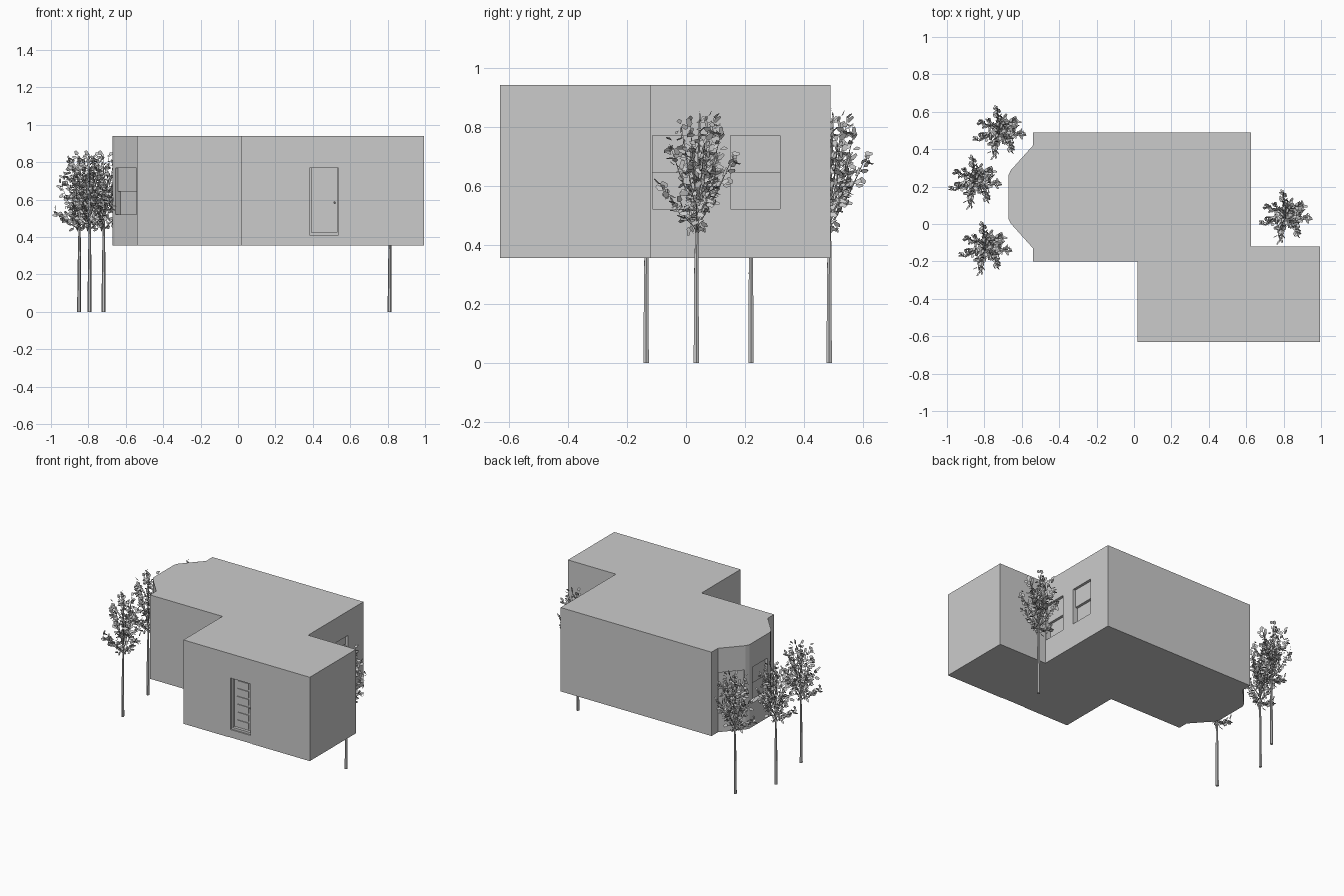
import bpy, bmesh, math, random
from mathutils import Matrix, Vector

if "Cube" in bpy.data.objects:
    bpy.data.objects.remove(bpy.data.objects["Cube"])

random.seed(4)
Z0, Z1 = 0.355, 0.94


def finish(bm, name):
    me = bpy.data.meshes.new(name)
    bmesh.ops.recalc_face_normals(bm, faces=bm.faces)
    bm.to_mesh(me)
    bm.free()
    ob = bpy.data.objects.new(name, me)
    bpy.context.collection.objects.link(ob)
    return ob


def wall_frame(x, y, nx, ny):
    """Local frame: X along the wall, Y outward, Z up."""
    n = Vector((nx, ny, 0)).normalized()
    m = Matrix.Rotation(math.atan2(n.y, n.x) - math.pi / 2, 4, 'Z')
    return Matrix.Translation((x, y, 0)) @ m


def add_box(bm, frame, x0, x1, y0, y1, z0, z1):
    m = frame @ Matrix.Translation(((x0 + x1) / 2, (y0 + y1) / 2, (z0 + z1) / 2))
    bmesh.ops.create_cube(bm, size=1, matrix=m @ Matrix.Diagonal((x1 - x0, y1 - y0, z1 - z0, 1)))


# House body: extruded floor plan with a chamfered bay on the left
plan = [(-.54, .49), (-.54, .42), (-.66, .286), (-.672, .26), (-.672, .03), (-.66, .004),
        (-.54, -.13), (-.54, -.20), (.02, -.20), (.02, -.63), (.995, -.63), (.995, -.12),
        (.625, -.12), (.625, .49)]
bm = bmesh.new()
base = bm.faces.new([bm.verts.new((x, y, Z0)) for x, y in plan])
ext = bmesh.ops.extrude_face_region(bm, geom=[base])
bmesh.ops.translate(bm, vec=(0, 0, Z1 - Z0), verts=[v for v in ext['geom'] if isinstance(v, bmesh.types.BMVert)])
if not base.is_valid or len([f for f in bm.faces if f.calc_center_median().z < Z0 + .001]) == 0:
    bm.faces.new([v for v in bm.verts if v.co.z < Z0 + .001])
house = finish(bm, "house_walls")

# Window and door openings cut as shallow recesses
windows = [wall_frame(.625, -.03, 1, 0), wall_frame(.625, .235, 1, 0),
           wall_frame(-.672, .145, -1, 0),
           wall_frame(-.599, -.064, -.134, -.12), wall_frame(-.599, .354, -.134, .12)]
door = wall_frame(.46, -.63, 0, -1)
bm = bmesh.new()
for w in windows:
    add_box(bm, w, -.084, .084, -.036, .05, .52, .77)
add_box(bm, door, -.09, .09, -.045, .05, Z0 - .05, .80)
cutter = finish(bm, "opening_cutter")
cutter.hide_render = True
mod = house.modifiers.new("openings", 'BOOLEAN')
mod.object = cutter
mod.solver = 'EXACT'
bpy.context.view_layer.objects.active = house
bpy.ops.object.modifier_apply(modifier="openings")
bpy.data.objects.remove(cutter)

# Upper sash sits proud of the lower sash
for i, w in enumerate(windows):
    bm = bmesh.new()
    add_box(bm, w, -.084, .084, -.04, -.018, .645, .77)
    finish(bm, f"upper_sash_{i + 1}")

# Door: threshold, stepped casing, slab with raised panels, knob
bm = bmesh.new()
add_box(bm, door, -.09, .09, -.045, -.003, Z0, .41)
add_box(bm, door, -.083, .083, -.045, -.012, .41, .425)
finish(bm, "door_step")
bm = bmesh.new()
for s in (-1, 1):
    for a, b, d in ((.078, .09, -.002), (.068, .078, -.014)):
        add_box(bm, door, min(s * a, s * b), max(s * a, s * b), -.045, d, .41, .80)
add_box(bm, door, -.078, .078, -.045, -.002, .77, .80)
finish(bm, "door_casing")
bm = bmesh.new()
add_box(bm, door, -.068, .068, -.045, -.032, .42, .77)
for k in range(6):
    z = .435 + k * .055
    add_box(bm, door, -.045, .045, -.034, -.027, z, z + .042)
finish(bm, "door_slab")
bm = bmesh.new()
bmesh.ops.create_icosphere(bm, subdivisions=1, radius=.006,
                           matrix=door @ Matrix.Translation((-.057, -.026, .585)))
finish(bm, "door_knob")


# Tree: tapered stems plus loose leaf cards
def stem(bm, p, q, r0, r1, sides=5):
    d = q - p
    rot = d.to_track_quat('Z', 'Y').to_matrix().to_4x4()
    bmesh.ops.create_cone(bm, cap_ends=True, segments=sides, radius1=r0, radius2=r1,
                          depth=d.length, matrix=Matrix.Translation((p + q) / 2) @ rot)


def leaf(bm, p, out):
    d = (out + Vector([random.uniform(-.8, .8) for _ in range(3)])).normalized()
    side = d.cross(Vector([random.uniform(-1, 1) for _ in range(3)])).normalized()
    n = d.cross(side) * .004
    l, w = random.uniform(.022, .034), random.uniform(.007, .011)
    a, b = p + d * l * .3, p + d * l
    v = [bm.verts.new(c) for c in (p, a + side * w + n, b + side * w * .6 + n,
                                   b - side * w * .6 + n, a - side * w + n)]
    bm.faces.new(v)


trunk_bm, leaf_bm = bmesh.new(), bmesh.new()
V = Vector
stem(trunk_bm, V((0, 0, 0)), V((.002, 0, .30)), .0105, .0085, 6)
stem(trunk_bm, V((.002, 0, .30)), V((.003, .002, .50)), .0085, .005, 6)
stem(trunk_bm, V((.003, .002, .50)), V((0, .01, .84)), .005, .001)
# Limbs: tip x, tip y, start z, tip z
limbs = [(-.01, .125, .46, .70), (.08, .075, .48, .66), (.12, .0, .44, .58),
         (.07, -.09, .50, .74), (-.035, -.115, .45, .60), (-.125, -.03, .44, .53),
         (-.095, .065, .47, .68), (.03, .06, .50, .83), (-.045, .05, .55, .82),
         (.055, -.02, .52, .81), (-.03, -.05, .50, .80), (.01, .085, .50, .78),
         (-.075, -.01, .50, .74), (.08, .03, .52, .75), (.0, .015, .55, .845)]
for x, y, za, zb in limbs:
    p, q = V((.003, .002, za)), V((x, y, zb))
    mid = p.lerp(q, .5) + V((x, y, 0)) * .06
    stem(trunk_bm, p, mid, .0035, .0022, 4)
    stem(trunk_bm, mid, q, .0022, .0008, 4)
    out = V((x, y, .03))
    for k in range(24):
        t = .22 + .78 * k / 23
        c = p.lerp(q, t) + V([random.uniform(-.014, .014) for _ in range(3)])
        leaf(leaf_bm, c, out.normalized() * .7)
for k in range(14):  # drooping leaves under the crown
    leaf(leaf_bm, V((random.uniform(-.03, .03), random.uniform(-.03, .03), random.uniform(.45, .52))), V((0, 0, -.8)))

spots = [(.81, .035), (-.85, .22), (-.72, .485), (-.795, -.135)]
trunk, leaves = finish(trunk_bm, "tree_trunk_1"), finish(leaf_bm, "tree_leaves_1")
for i, (x, y) in enumerate(spots):
    for src, label in ((trunk, "tree_trunk"), (leaves, "tree_leaves")):
        ob = src
        if i:
            ob = bpy.data.objects.new(f"{label}_{i + 1}", src.data)
            bpy.context.collection.objects.link(ob)
        ob.location = (x, y, 0)
